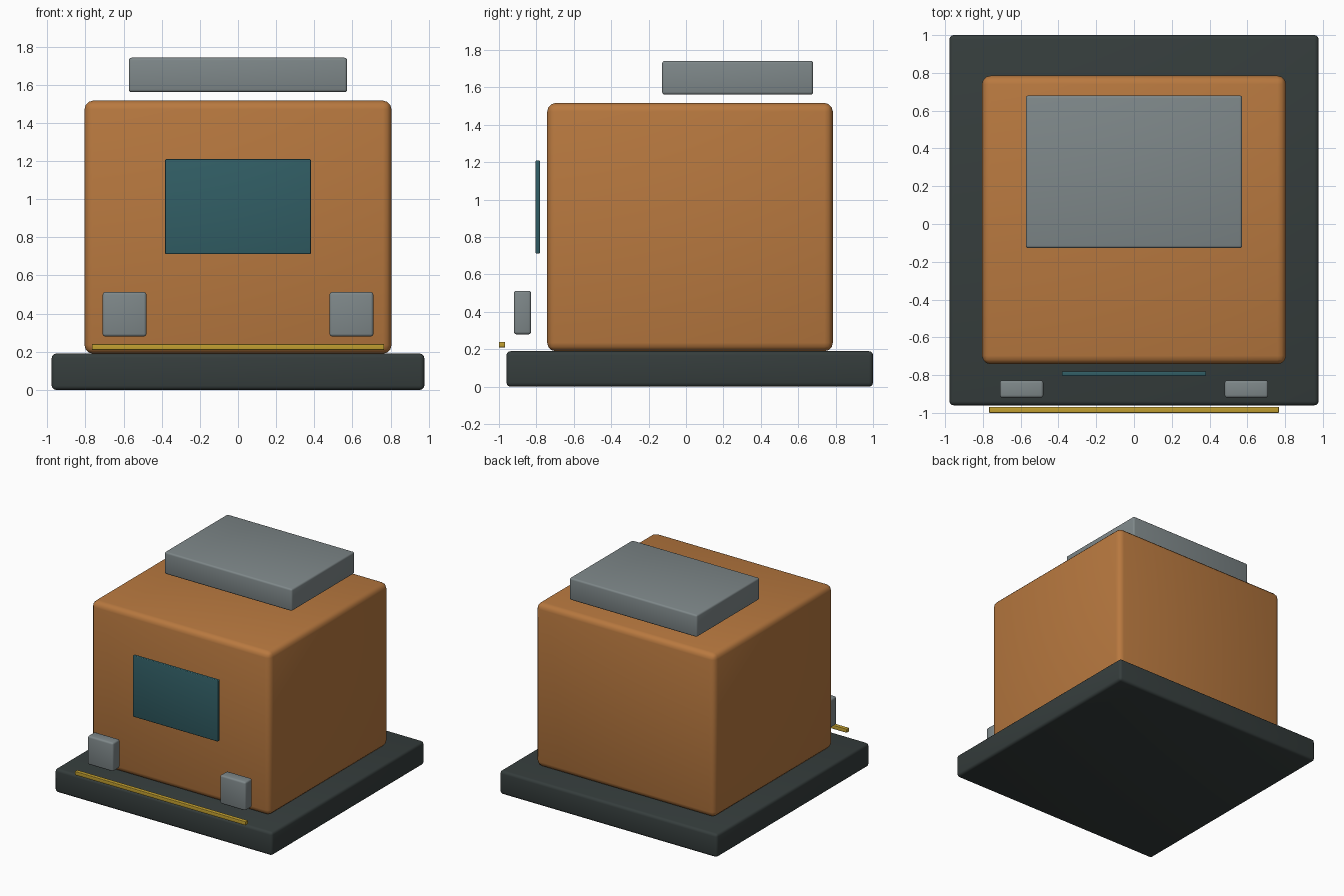
import bpy
import math

if "Cube" in bpy.data.objects:
    bpy.data.objects.remove(bpy.data.objects["Cube"], do_unlink=True)


def material(name, rgb):
    mat = bpy.data.materials.new(name)
    mat.use_nodes = True
    colour = (*rgb, 1.0)
    mat.diffuse_color = colour
    mat.node_tree.nodes["Principled BSDF"].inputs["Base Color"].default_value = colour
    return mat


orange = material("burnt_orange", (0.48, 0.19, 0.05))
charcoal = material("charcoal", (0.036, 0.047, 0.046))
grey = material("mid_grey", (0.21, 0.245, 0.252))
teal = material("dark_teal", (0.031, 0.112, 0.13))
yellow = material("mustard_yellow", (0.54, 0.35, 0.03))


def rounded_box(name, x, y, z, bevel, mat):
    """Box spanning the given (low, high) ranges, with rounded edges."""
    spans = (x, y, z)
    bpy.ops.mesh.primitive_cube_add(size=1, location=[(a + b) / 2 for a, b in spans])
    obj = bpy.context.object
    obj.name = name
    obj.scale = [b - a for a, b in spans]
    bpy.ops.object.transform_apply(location=False, rotation=False, scale=True)
    obj.data.materials.append(mat)
    mod = obj.modifiers.new("rounded_edges", "BEVEL")
    mod.width = bevel
    mod.segments = 3
    bpy.ops.object.modifier_apply(modifier=mod.name)
    bpy.ops.object.shade_smooth_by_angle(angle=math.radians(35))
    return obj


# Base slab and main housing
rounded_box("base", (-0.977, 0.977), (-0.96, 1.0), (0, 0.19), 0.022, charcoal)
rounded_box("housing", (-0.805, 0.805), (-0.742, 0.785), (0.19, 1.517), 0.045, orange)

# Raised roof unit, floating above the housing
rounded_box("roof_unit", (-0.573, 0.573), (-0.128, 0.68), (1.562, 1.742), 0.014, grey)

# Front panel, standing just clear of the housing
rounded_box("front_window", (-0.382, 0.382), (-0.805, -0.78), (0.712, 1.21), 0.006, teal)

# Pair of front blocks
for side, sign in (("left", 1), ("right", -1)):
    span = sorted((sign * 0.48, sign * 0.71))
    rounded_box("front_block_" + side, span, (-0.92, -0.828), (0.28, 0.513), 0.014, grey)

# Slim trim bar ahead of the base
rounded_box("trim_bar", (-0.767, 0.767), (-1.0, -0.968), (0.21, 0.24), 0.003, yellow)
